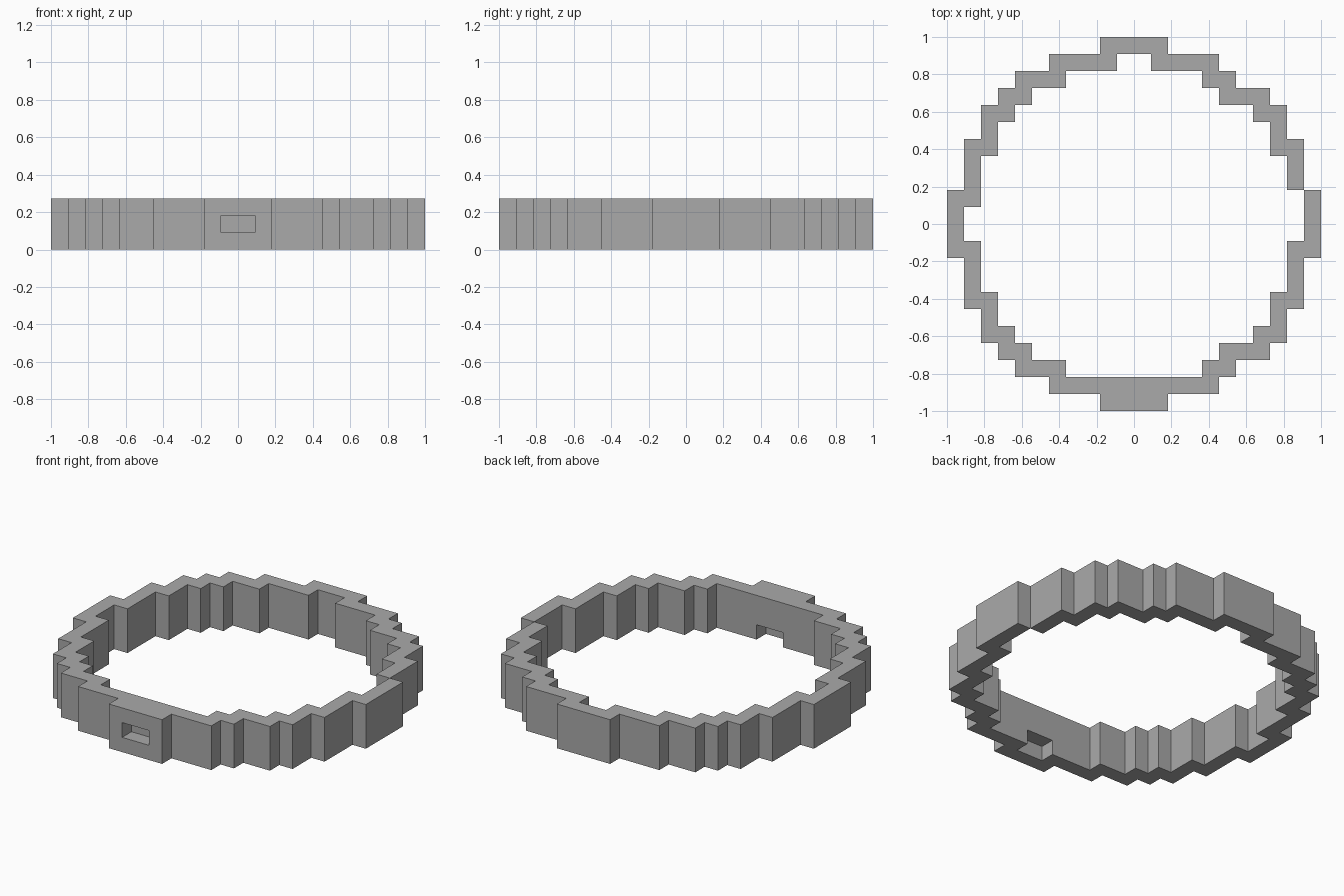
import bpy
import bmesh
from mathutils import Vector

cube = bpy.data.objects.get("Cube")
if cube:
    bpy.data.objects.remove(cube, do_unlink=True)

UNIT = 1 / 11   # edge of one building block
LAYERS = 3

# Half widths of each block row, counted from the middle row outwards
OUTER = {1: [11, 11, 10, 10, 10, 9, 9, 8, 6, 5, 2],
         -1: [11, 11, 10, 10, 10, 9, 9, 8, 7, 5, 2]}
INNER = {1: [10, 9, 9, 9, 8, 8, 7, 5, 4, 1, 0],
         -1: [10, 9, 9, 9, 8, 8, 7, 6, 4, 1, 0]}


def index(side, n):
    """Block index of the n-th block on the positive or negative side."""
    return n if side > 0 else -1 - n


def ring_blocks():
    blocks = set()
    for sy in (1, -1):
        for sx in (1, -1):
            for row in range(len(OUTER[sx])):
                for col in range(INNER[sx][row], OUTER[sx][row]):
                    for layer in range(LAYERS):
                        blocks.add((index(sx, col), index(sy, row), layer))
    return blocks


blocks = ring_blocks()
for layer in range(LAYERS):
    blocks.discard((9, 1, layer))          # missing column beside the side block
    for col in (-1, 0):
        blocks.add((col, -10, layer))      # thick front wall
for col in (-1, 0):
    blocks.discard((col, -11, 1))          # front pocket
    blocks.discard((col, -10, 0))          # notch under the inside of the front


def build_shell(name, blocks, material):
    """Make a mesh from the exposed block sides only."""
    bm = bmesh.new()
    corners = {}

    def corner(p):
        key = tuple(round(c) for c in p)
        if key not in corners:
            corners[key] = bm.verts.new(Vector(key) * UNIT)
        return corners[key]

    for block in sorted(blocks):
        base = Vector(block)
        for axis in range(3):
            u, v, n = Vector(), Vector(), Vector()
            n[axis] = u[(axis + 1) % 3] = v[(axis + 2) % 3] = 1
            for side in (1, -1):
                if tuple(round(c) for c in base + n * side) in blocks:
                    continue
                start = base + n if side > 0 else base
                loop = [start, start + u, start + u + v, start + v]
                bm.faces.new([corner(p) for p in loop[::side]])
    mesh = bpy.data.meshes.new(name)
    bm.to_mesh(mesh)
    bm.free()
    mesh.materials.append(material)
    obj = bpy.data.objects.new(name, mesh)
    bpy.context.collection.objects.link(obj)
    return obj


# Single plain grey
grey = bpy.data.materials.new("plain_grey")
grey.use_nodes = True
colour = (0.4, 0.4, 0.4, 1)
grey.diffuse_color = colour
grey.node_tree.nodes["Principled BSDF"].inputs["Base Color"].default_value = colour

build_shell("stepped_ring_wall", blocks, grey)
